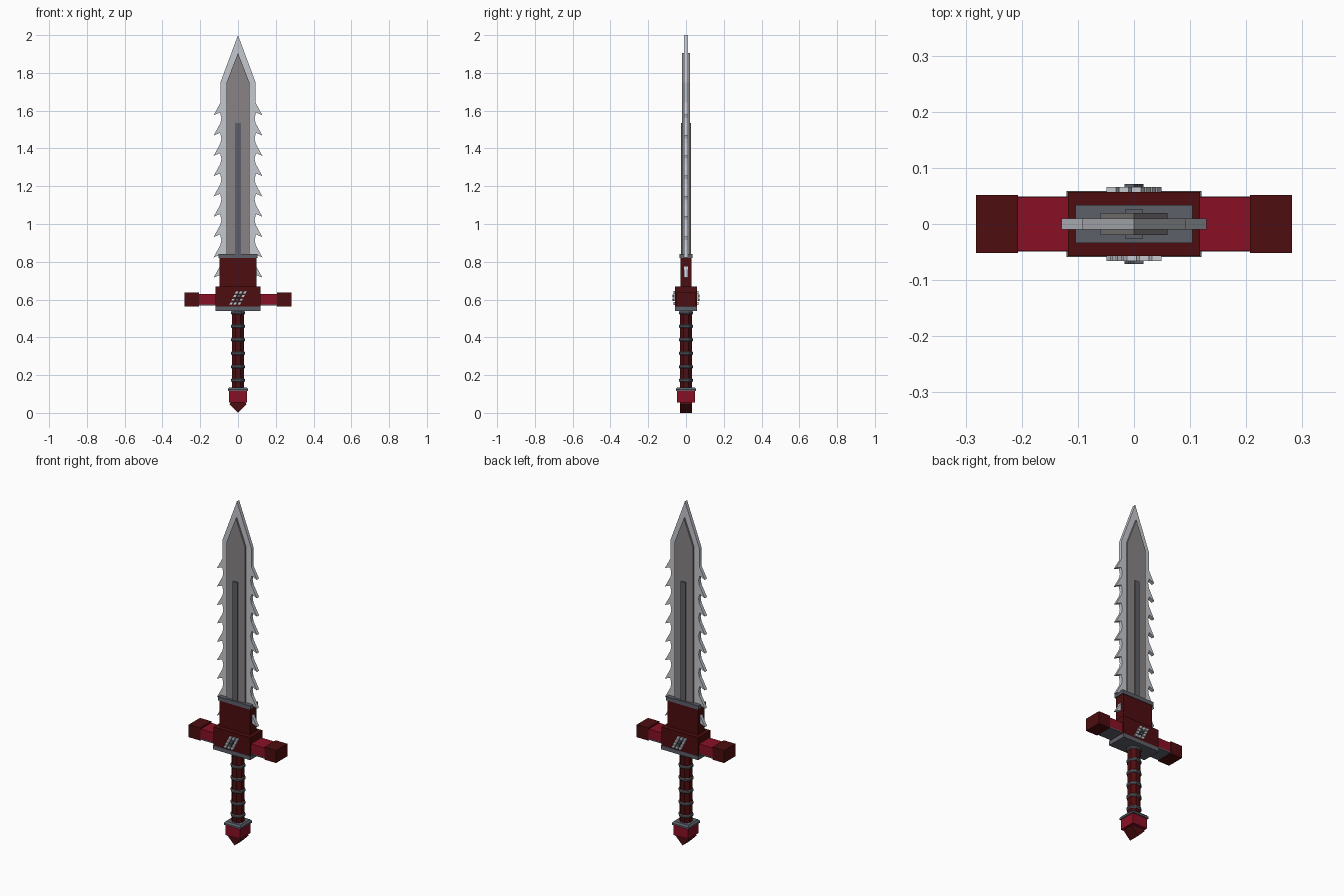
import bpy, bmesh, math
from mathutils import Matrix

if "Cube" in bpy.data.objects:
    bpy.data.objects.remove(bpy.data.objects["Cube"])


def material(name, rgb):
    m = bpy.data.materials.new(name)
    m.diffuse_color = (*rgb, 1)
    m.use_nodes = True
    m.node_tree.nodes["Principled BSDF"].inputs["Base Color"].default_value = m.diffuse_color
    return m


DARK_RED = material("dark red", (0.075, 0.004, 0.005))
CRIMSON = material("crimson", (0.25, 0.005, 0.018))
SILVER = material("silver", (0.56, 0.58, 0.62))
GREY = material("warm grey", (0.25, 0.23, 0.235))
STEEL = material("dark steel", (0.11, 0.117, 0.138))


def finish(name, bm, mat):
    bmesh.ops.recalc_face_normals(bm, faces=bm.faces)
    me = bpy.data.meshes.new(name)
    bm.to_mesh(me)
    bm.free()
    me.materials.append(mat)
    ob = bpy.data.objects.new(name, me)
    bpy.context.collection.objects.link(ob)
    return ob


def box(name, x0, x1, hy, z0, z1, mat):
    bm = bmesh.new()
    bmesh.ops.create_cube(bm, size=1)
    bmesh.ops.scale(bm, vec=(x1 - x0, 2 * hy, z1 - z0), verts=bm.verts)
    bmesh.ops.translate(bm, vec=((x0 + x1) / 2, 0, (z0 + z1) / 2), verts=bm.verts)
    return finish(name, bm, mat)


def plate(name, pts, y0, y1, mat):
    """Extrude an xz outline from y0 to y1."""
    bm = bmesh.new()
    face = bm.faces.new([bm.verts.new((x, y0, z)) for x, z in pts])
    ext = bmesh.ops.extrude_face_region(bm, geom=[face])
    verts = [g for g in ext["geom"] if isinstance(g, bmesh.types.BMVert)]
    bmesh.ops.translate(bm, vec=(0, y1 - y0, 0), verts=verts)
    bmesh.ops.triangulate(bm, faces=[f for f in bm.faces if len(f.verts) > 4])
    return finish(name, bm, mat)


def lathe(name, profile, sides, mat):
    """Low-sided turned part from (radius, z) points, flats facing the axes."""
    bm = bmesh.new()
    rings = []
    for r, z in profile:
        ring = []
        for i in range(sides):
            a = 2 * math.pi * (i + 0.5) / sides
            k = r / math.cos(math.pi / sides)
            ring.append(bm.verts.new((k * math.cos(a), k * math.sin(a), z)))
        rings.append(ring)
    for a, b in zip(rings, rings[1:]):
        for i in range(sides):
            j = (i + 1) % sides
            bm.faces.new((a[i], a[j], b[j], b[i]))
    bm.faces.new(rings[0])
    bm.faces.new(rings[-1])
    return finish(name, bm, mat)


# Saw-toothed blade
edge = [(0.093, 1.75)]
for i in range(9):
    tip = 1.576 - 0.1075 * i
    edge += [(0.093, tip + 0.066), (0.129, tip), (0.095, tip + 0.014), (0.088, tip - 0.015)]
edge.append((0.088, 0.67))
plate("blade", [(0, 2.0)] + edge + [(-x, z) for x, z in reversed(edge)], -0.01, 0.01, SILVER)

# Raised blade core and central ridge
plate("blade_core", [(0, 1.905), (0.06, 1.75), (0.06, 0.7), (-0.06, 0.7), (-0.06, 1.75)],
      -0.02, 0.02, GREY)
box("blade_ridge", -0.015, 0.015, 0.027, 0.7, 1.535, STEEL)

# Blade socket
box("socket_collar", -0.104, 0.104, 0.034, 0.82, 0.842, STEEL)
box("socket", -0.097, 0.097, 0.03, 0.66, 0.82, DARK_RED)

# Guard
box("guard_block", -0.118, 0.118, 0.057, 0.56, 0.67, DARK_RED)
box("guard_base", -0.12, 0.12, 0.059, 0.54, 0.563, STEEL)
for side, s in (("right", 1), ("left", -1)):
    def span(a, b):
        return sorted((s * a, s * b))
    box("guard_arm_" + side, *span(0.1, 0.215), 0.048, 0.574, 0.63, CRIMSON)
    box("guard_arm_trim_" + side, *span(0.1, 0.215), 0.049, 0.568, 0.575, STEEL)
    box("guard_cap_" + side, *span(0.207, 0.282), 0.052, 0.564, 0.637, DARK_RED)

# Slanted bar ornament on the front and back of the guard
for face in ("front", "back"):
    for col in (-1, 0, 1):
        for row in range(4):
            z0 = 0.572 + row * 0.0195
            z1 = z0 + 0.015
            mid = col * 0.022

            def lean(z):
                return mid + (z - 0.609) * 0.5
            dark = col == 0 and row in (1, 2)
            w = 0.0085
            ob = plate(f"{face}_ornament_bar", [(lean(z0) - w, z0), (lean(z0) + w, z0),
                                                (lean(z1) + w, z1), (lean(z1) - w, z1)],
                       -0.071 if dark else -0.066, -0.055, STEEL if dark else SILVER)
            if face == "back":
                ob.data.transform(Matrix.Rotation(math.pi, 4, "Z"))

# Grip with rings
lathe("grip", [(0.033, 0.12), (0.033, 0.545)], 8, DARK_RED)
for i in range(6):
    z = 0.53 - i * 0.0715
    lathe("grip_ring", [(0.034, z - 0.009), (0.038, z - 0.004), (0.038, z + 0.004),
                        (0.034, z + 0.009)], 8, STEEL)

# Pommel
lathe("pommel_plate", [(0.054, 0.115), (0.054, 0.125), (0.046, 0.135)], 4, STEEL)
box("pommel", -0.048, 0.048, 0.048, 0.055, 0.117, CRIMSON)
plate("pommel_tip", [(0, 0), (0.045, 0.045), (0.037, 0.058), (-0.037, 0.058), (-0.045, 0.045)],
      -0.032, 0.032, DARK_RED)
